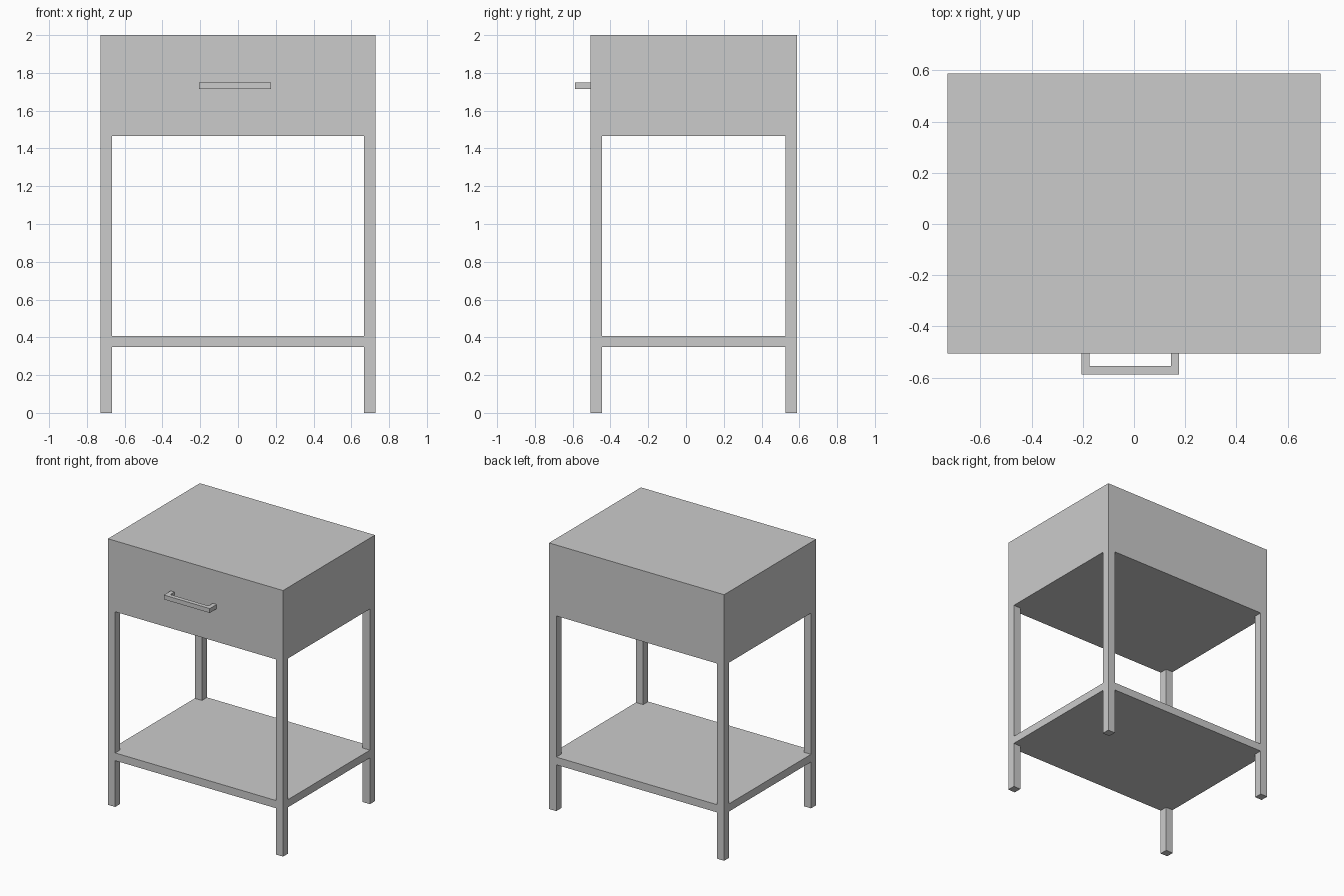
import bpy, bmesh

if "Cube" in bpy.data.objects:
    bpy.data.objects.remove(bpy.data.objects["Cube"])

X, Y0, Y1 = 0.728, -0.505, 0.587   # outer plan of the table
LEG = 0.06                         # leg thickness


def prism(name, outline, z0, z1):
    """Extrude an XY outline from z0 up to z1."""
    bm = bmesh.new()
    base = bm.faces.new([bm.verts.new((x, y, z0)) for x, y in outline])
    top = bmesh.ops.extrude_face_region(bm, geom=[base], use_keep_orig=True)["geom"]
    for v in top:
        if isinstance(v, bmesh.types.BMVert):
            v.co.z = z1
    bmesh.ops.recalc_face_normals(bm, faces=bm.faces)
    mesh = bpy.data.meshes.new(name)
    bm.to_mesh(mesh)
    bm.free()
    obj = bpy.data.objects.new(name, mesh)
    bpy.context.collection.objects.link(obj)
    return obj


# Drawer box, legs and shelf: one flush block with openings cut between the legs
frame = prism("bedside_table_frame", [(-X, Y0), (X, Y0), (X, Y1), (-X, Y1)], 0, 2)

# Cross-shaped openings that leave a leg at each corner
xi, ya, yb, far = X - LEG, Y0 + LEG, Y1 - LEG, 1.0
cross = [(-xi, -far), (xi, -far), (xi, ya), (far, ya), (far, yb), (xi, yb),
         (xi, far), (-xi, far), (-xi, yb), (-far, yb), (-far, ya), (-xi, ya)]
for name, z0, z1 in (("lower_opening", -0.2, 0.348), ("upper_opening", 0.406, 1.467)):
    cutter = prism(name + "_cutter", cross, z0, z1)
    mod = frame.modifiers.new(name, "BOOLEAN")
    mod.operation, mod.solver, mod.object = "DIFFERENCE", "EXACT", cutter
    bpy.context.view_layer.objects.active = frame
    bpy.ops.object.modifier_apply(modifier=name)
    bpy.data.objects.remove(cutter)

# U-shaped drawer handle
xl, xr, yf, t = -0.206, 0.176, -0.587, 0.032
prism("drawer_handle",
      [(xl, Y0), (xl, yf), (xr, yf), (xr, Y0),
       (xr - t, Y0), (xr - t, yf + t), (xl + t, yf + t), (xl + t, Y0)],
      1.715, 1.748)
